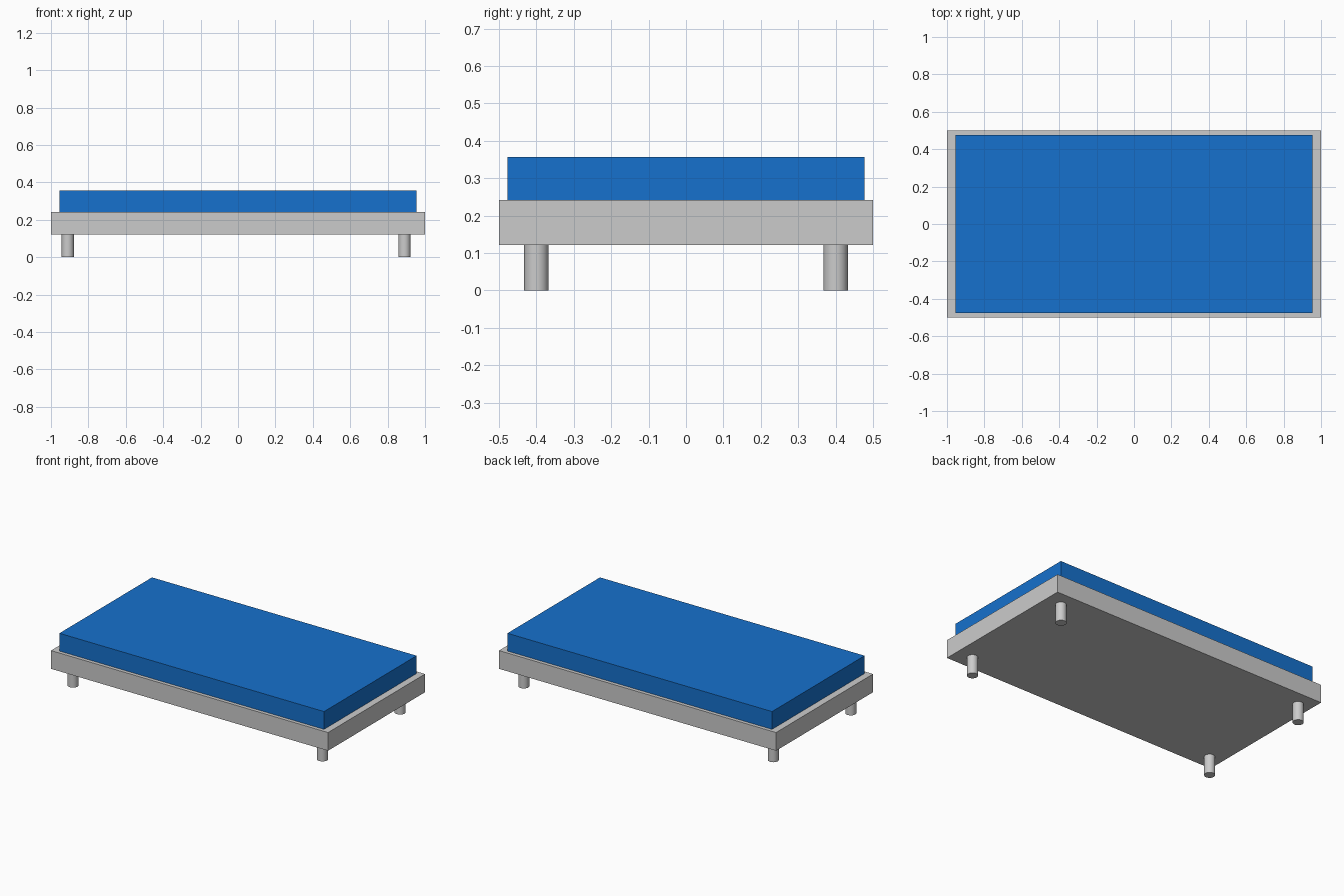
import bpy
import math

if "Cube" in bpy.data.objects:
    bpy.data.objects.remove(bpy.data.objects["Cube"])


def box(name, half_x, half_y, z0, z1):
    bpy.ops.mesh.primitive_cube_add(size=1, location=(0, 0, (z0 + z1) / 2))
    ob = bpy.context.object
    ob.name = name
    ob.scale = (2 * half_x, 2 * half_y, z1 - z0)
    bpy.ops.object.transform_apply(location=False, rotation=False, scale=True)
    return ob


LEG_TOP, FRAME_TOP, MATTRESS_TOP = 0.122, 0.241, 0.357

# Bed base slab
box("bed_frame", 1.0, 0.5, LEG_TOP, FRAME_TOP)

# Blue mattress, inset from the base edges
mattress = box("mattress", 0.955, 0.477, FRAME_TOP, MATTRESS_TOP)
blue = bpy.data.materials.new("blue_fabric")
blue.diffuse_color = (0.008, 0.165, 0.61, 1)
blue.use_nodes = True
blue.node_tree.nodes["Principled BSDF"].inputs["Base Color"].default_value = blue.diffuse_color
mattress.data.materials.append(blue)

# Four round legs, set slightly off centre along the length
for x, side in ((-0.91, "left"), (0.89, "right")):
    for y, end in ((-0.4, "front"), (0.4, "back")):
        bpy.ops.mesh.primitive_cylinder_add(
            vertices=32, radius=0.0325, depth=LEG_TOP, location=(x, y, LEG_TOP / 2))
        bpy.context.object.name = f"{end}_{side}_leg"
        bpy.ops.object.shade_smooth_by_angle(angle=math.radians(30))
